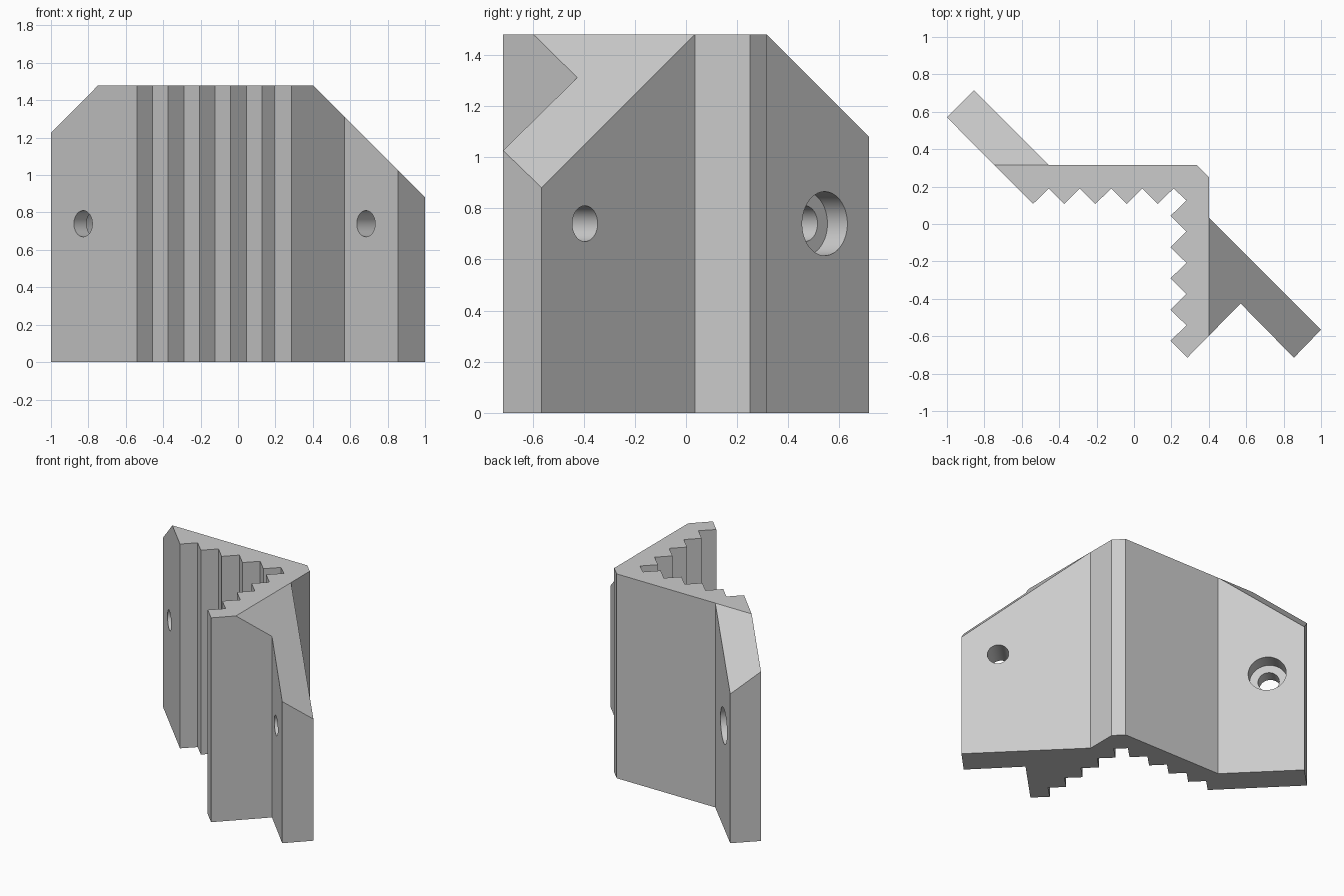
import bpy, bmesh, math
from mathutils import Vector, Matrix

cube = bpy.data.objects.get("Cube")
if cube:
    bpy.data.objects.remove(cube, do_unlink=True)

HEIGHT = 1.48
PITCH = 0.167      # spacing of the gripping teeth
HOLE_Z = 0.74
HOLE_U = 1.225     # diagonal (x - y) offset of each screw hole

grey = bpy.data.materials.new("plain grey")
grey.use_nodes = True
colour = (0.60, 0.60, 0.60, 1)
grey.diffuse_color = colour
grey.node_tree.nodes["Principled BSDF"].inputs["Base Color"].default_value = colour


def add_object(name, bm):
    bmesh.ops.recalc_face_normals(bm, faces=bm.faces)
    mesh = bpy.data.meshes.new(name)
    bm.to_mesh(mesh)
    bm.free()
    obj = bpy.data.objects.new(name, mesh)
    mesh.materials.append(grey)
    bpy.context.collection.objects.link(obj)
    return obj


# Bracket outline: outer wall, two diagonal ears, and toothed inner corner
outline = [(-1, 0.57), (-0.855, 0.715), (-0.455, 0.315), (0.335, 0.315),
           (0.4, 0.25), (0.4, 0.035), (1, -0.565), (0.855, -0.715),
           (0.57, -0.425), (0.285, -0.715)]
for i in range(5):
    y = -0.625 + PITCH * i
    outline += [(0.195, y), (0.28, y + PITCH / 2)]
for i in reversed(range(5)):
    x = -0.54 + PITCH * i
    outline += [(x + PITCH / 2, 0.19), (x, 0.107)]

bm = bmesh.new()
base = bm.faces.new([bm.verts.new((x, y, 0)) for x, y in outline])
top = bmesh.ops.extrude_face_region(bm, geom=[base])["geom"]
bmesh.ops.translate(bm, vec=(0, 0, HEIGHT),
                    verts=[v for v in top if isinstance(v, bmesh.types.BMVert)])

# Slope the tops of both ears at 45 degrees
for point, normal in (((0.401, 0, HEIGHT), (1, 0, 1)),
                      ((0, 0.316, HEIGHT), (0, 1, 1))):
    bmesh.ops.bisect_plane(bm, geom=bm.verts[:] + bm.edges[:] + bm.faces[:],
                           plane_co=point, plane_no=Vector(normal).normalized(),
                           clear_outer=True)
    bmesh.ops.holes_fill(bm, edges=[e for e in bm.edges if e.is_boundary], sides=0)
bracket = add_object("corner_bracket", bm)

# Screw holes and recesses run straight through the ears along (1, 1, 0)
AXIS = Vector((1, 1, 0)).normalized()
TURN = Matrix((Vector((AXIS.y, -AXIS.x, 0)), Vector((0, 0, 1)), -AXIS)).transposed()
if TURN.determinant() < 0:
    TURN.col[2] = AXIS


def drill(name, u, start, end, radius, sides, spin=0):
    """Cut a prism between two distances along the hole axis."""
    bm = bmesh.new()
    bmesh.ops.create_cone(bm, cap_ends=True, segments=sides, radius1=radius,
                          radius2=radius, depth=end - start,
                          matrix=Matrix.Rotation(spin, 4, "Z"))
    centre = Vector((u / 2, -u / 2, HOLE_Z)) + AXIS * (start + end) / 2
    bm.transform(Matrix.Translation(centre) @ TURN.to_4x4())
    cutter = add_object(name, bm)
    cutter.hide_render = True
    mod = bracket.modifiers.new(name, "BOOLEAN")
    mod.operation = "DIFFERENCE"
    mod.solver = "EXACT"
    mod.object = cutter
    bpy.context.view_layer.objects.active = bracket
    bpy.ops.object.modifier_apply(modifier=name)
    bpy.data.objects.remove(cutter, do_unlink=True)


outer_left = 0.435 / math.sqrt(2)     # outer face of the nut ear
outer_right = -0.14 / math.sqrt(2)    # outer face of the screw head ear
drill("nut_hole", HOLE_U, -0.2, 0.6, 0.07, 48)
drill("screw_hole", -HOLE_U, -0.6, 0.2, 0.07, 48)
drill("nut_recess", HOLE_U, outer_left - 0.05, outer_left + 0.2, 0.135, 6,
      0)
drill("screw_head_recess", -HOLE_U, outer_right - 0.11, outer_right + 0.2, 0.125, 64)

# Smooth bores, crisp edges
bpy.ops.object.select_all(action="DESELECT")
bracket.select_set(True)
bpy.context.view_layer.objects.active = bracket
bpy.ops.object.shade_smooth_by_angle(angle=math.radians(30))
